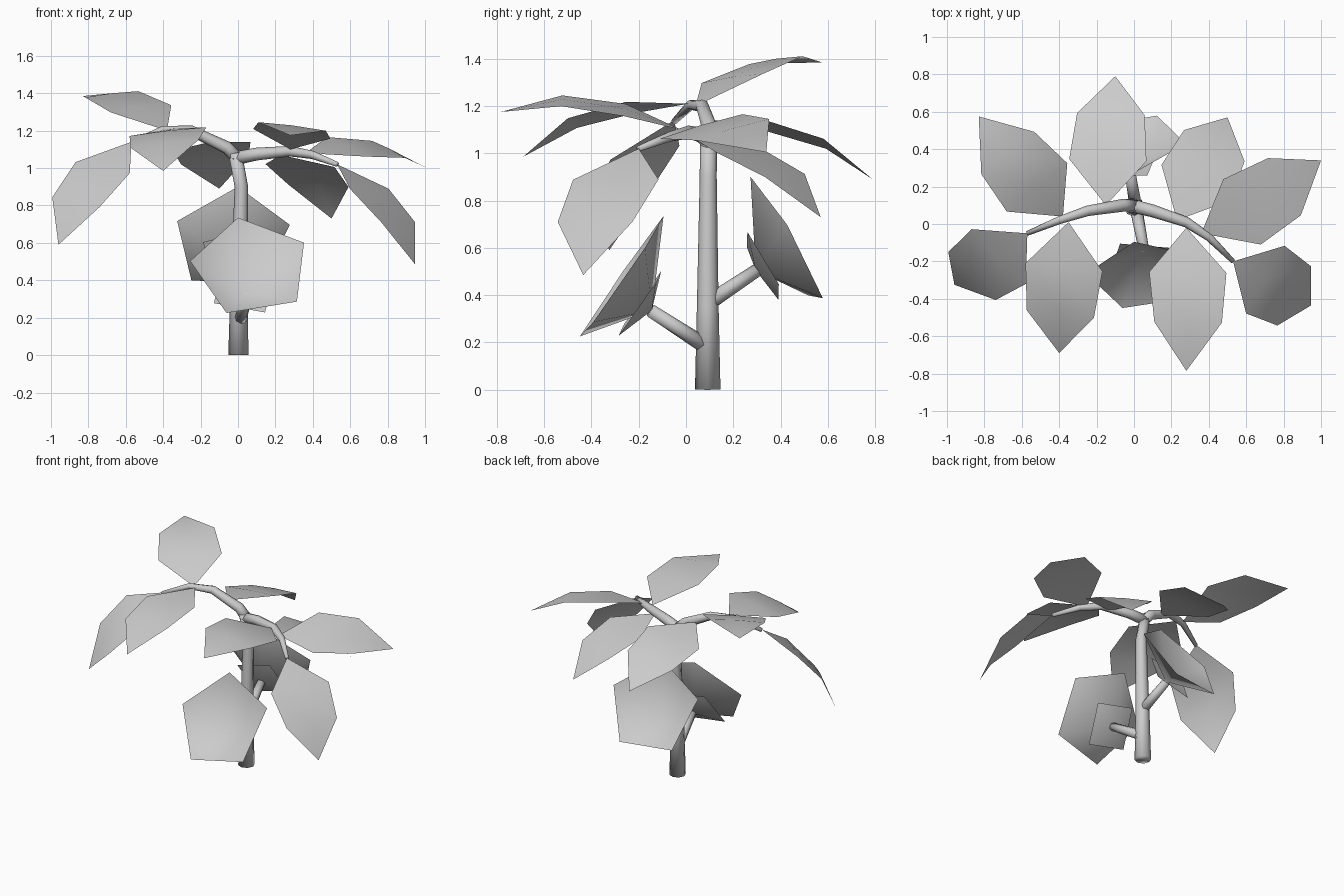
import bpy, bmesh, math
from mathutils import Vector, Matrix

if "Cube" in bpy.data.objects:
    bpy.data.objects.remove(bpy.data.objects["Cube"])


def mesh_object(name, verts, faces):
    me = bpy.data.meshes.new(name)
    me.from_pydata([tuple(v) for v in verts], [], faces)
    ob = bpy.data.objects.new(name, me)
    bpy.context.collection.objects.link(ob)
    for p in me.polygons:
        p.use_smooth = True
    return ob


def tube(name, path, sides=8):
    """Tapered tube through (x, y, z, radius) points."""
    pts = [Vector(p[:3]) for p in path]
    verts, faces = [], []
    for i, p in enumerate(pts):
        d = (pts[min(i + 1, len(pts) - 1)] - pts[max(i - 1, 0)]).normalized()
        ref = Vector((0, 1, 0)) if abs(d.y) < 0.8 else Vector((1, 0, 0))
        u = d.cross(ref).normalized()
        v = d.cross(u)
        for k in range(sides):
            a = 2 * math.pi * k / sides
            verts.append(p + path[i][3] * (u * math.cos(a) + v * math.sin(a)))
    for i in range(len(pts) - 1):
        for k in range(sides):
            a, b = i * sides + k, i * sides + (k + 1) % sides
            faces.append((a, b, b + sides, a + sides))
    faces.append(tuple(reversed(range(sides))))
    faces.append(tuple(range(len(verts) - sides, len(verts))))
    return mesh_object(name, verts, faces)


def leaf(name, base, tip, side):
    """Six-sided arched leaf from base to tip, with a slight midrib."""
    base, tip, side = Vector(base), Vector(tip), Vector(side)
    chord = tip - base
    d = chord.normalized()
    s = (side - d * side.dot(d)).normalized()
    n = s.cross(d)
    if n.z < 0:
        n, s = -n, -s
    verts = [base]
    for t, half, lift in ((0.32, 0.208, 0.06), (0.67, 0.182, 0.073)):
        mid = base + chord * t + n * lift
        verts += [mid + s * half, mid + n * 0.006, mid - s * half]
    verts.append(tip)
    faces = [(0, 2, 1), (0, 3, 2), (1, 2, 5, 4), (2, 3, 6, 5), (4, 5, 7), (5, 6, 7)]
    return mesh_object(name, verts, faces)


def cup_leaf(name, n, centre, corner, normal, apex):
    """Open n-sided cone: regular rim (centre, one corner, facing) closing at apex."""
    c, nor = Vector(centre), Vector(normal).normalized()
    r = Vector(corner) - c
    r -= nor * r.dot(nor)
    verts = [c + Matrix.Rotation(2 * math.pi * k / n, 3, nor) @ r for k in range(n)]
    verts.append(Vector(apex))
    return mesh_object(name, verts, [(k, (k + 1) % n, n) for k in range(n)])


# Trunk and branches
tube("trunk", [(.002, .092, 0, .054), (.005, .092, .35, .046), (.018, .094, .9, .036),
               (-.015, .095, 1.08, .036)])
tube("left_branch", [(0, .1, 1.05, .036), (-.06, .1, 1.11, .034), (-.25, .07, 1.2, .028),
                     (-.4, .02, 1.205, .021), (-.57, -.05, 1.135, .013)])
tube("right_branch", [(-.02, .1, 1.05, .036), (.1, .07, 1.075, .034), (.28, .01, 1.09, .028),
                      (.4, -.07, 1.07, .022), (.53, -.2, 1.02, .013)])
tube("front_lower_branch", [(.01, .09, .18, .034), (.055, -.15, .335, .028)])
tube("back_lower_branch", [(.01, .09, .365, .034), (-.025, .3, .505, .028)])

# Arched crown leaves: base, tip, sideways direction
crown = {
    "right_outer_leaf": ((.36, -.05, 1.08), (1, .34, 1.005), (-.18, .295, .09)),
    "right_back_leaf": ((.23, .02, 1.07), (.5, .57, .73), (-.335, .14, .03)),
    "back_leaf": ((-.15, .1, 1.14), (-.1, .79, .89), (-.4, .02, -.05)),
    "left_back_leaf": ((-.38, .04, 1.2), (-.83, .575, 1.385), (-.315, -.28, -.045)),
    "left_tip_leaf": ((-.57, -.05, 1.14), (-.96, -.325, .59), (-.28, .27, .045)),
    "left_front_leaf": ((-.35, .01, 1.21), (-.4, -.69, .985), (-.41, 0, -.06)),
    "right_tip_leaf": ((.53, -.2, 1.02), (.947, -.435, .485), (.19, .35, .01)),
    "right_front_leaf": ((.28, -.02, 1.1), (.28, -.785, 1.175), (-.4, .01, .05)),
}
for name, args in crown.items():
    leaf(name, *args)

# Cupped lower leaves: a wide five-sided cup nested in a small four-sided one
front_n, back_n = (.04, -1, .69), (-.15, 1, .56)
front_end, back_end = (.05, -.145, .335), (-.025, .295, .505)
flat = (.07, -.275, .47)
cup_leaf("front_lower_leaf", 5, flat, (0, -.095, .735), front_n, front_end)
cup_leaf("front_small_leaf", 4, (.035, -.195, .365), (.145, -.295, .235), front_n, front_end)
cup_leaf("back_lower_leaf", 5, (-.035, .425, .62), (0, .272, .9), back_n, back_end)
cup_leaf("back_small_leaf", 4, (-.03, .325, .525), (-.185, .25, .6), back_n, back_end)
